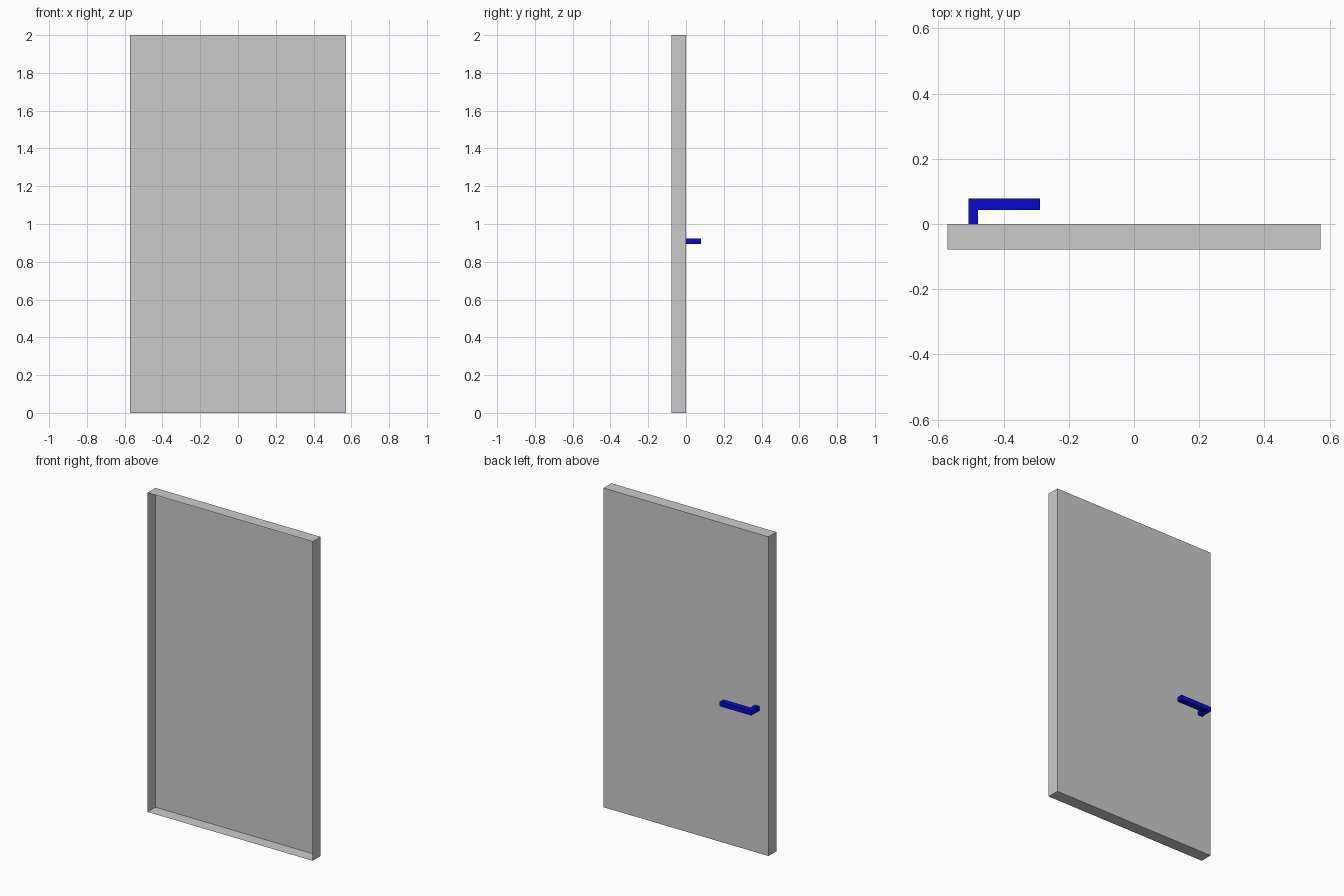
import bpy, bmesh

if "Cube" in bpy.data.objects:
    bpy.data.objects.remove(bpy.data.objects["Cube"])

HALF_W, HEIGHT, DEPTH = 0.572, 2.0, 0.078


def prism(name, outline, low, high, axis, drop):
    """Extrude a 2D outline (x, other) along y or z; drop(normal, centre) picks open faces."""
    bm = bmesh.new()
    place = (lambda a, b, h: (a, h, b)) if axis == 'Y' else (lambda a, b, h: (a, b, h))
    base = bm.faces.new([bm.verts.new(place(a, b, low)) for a, b in outline])
    ext = bmesh.ops.extrude_face_region(bm, geom=[base], use_keep_orig=True)
    step = place(0, 0, high - low)
    bmesh.ops.translate(bm, vec=step, verts=[v for v in ext['geom'] if isinstance(v, bmesh.types.BMVert)])
    bmesh.ops.recalc_face_normals(bm, faces=bm.faces)
    bm.normal_update()
    gone = [f for f in bm.faces if drop(f.normal, f.calc_center_median())]
    bmesh.ops.delete(bm, geom=gone, context='FACES')
    mesh = bpy.data.meshes.new(name)
    bm.to_mesh(mesh)
    bm.free()
    obj = bpy.data.objects.new(name, mesh)
    bpy.context.collection.objects.link(obj)
    return obj


# Door leaf: thin shell, open at the front
prism("door_panel",
      [(-HALF_W, 0), (HALF_W, 0), (HALF_W, HEIGHT), (-HALF_W, HEIGHT)],
      -DEPTH, 0, 'Y', lambda n, c: n.y < -0.9)

# L-shaped lever on the back face, open where it meets the door
handle = prism("door_handle",
               [(-0.508, 0), (-0.478, 0), (-0.478, 0.043), (-0.289, 0.043),
                (-0.289, 0.079), (-0.508, 0.079)],
               0.893, 0.922, 'Z', lambda n, c: n.y < -0.9 and c.y < 0.01)
blue = bpy.data.materials.new("handle_blue")
blue.diffuse_color = (0.003, 0.003, 0.6, 1)
blue.use_nodes = True
blue.node_tree.nodes["Principled BSDF"].inputs["Base Color"].default_value = blue.diffuse_color
handle.data.materials.append(blue)
